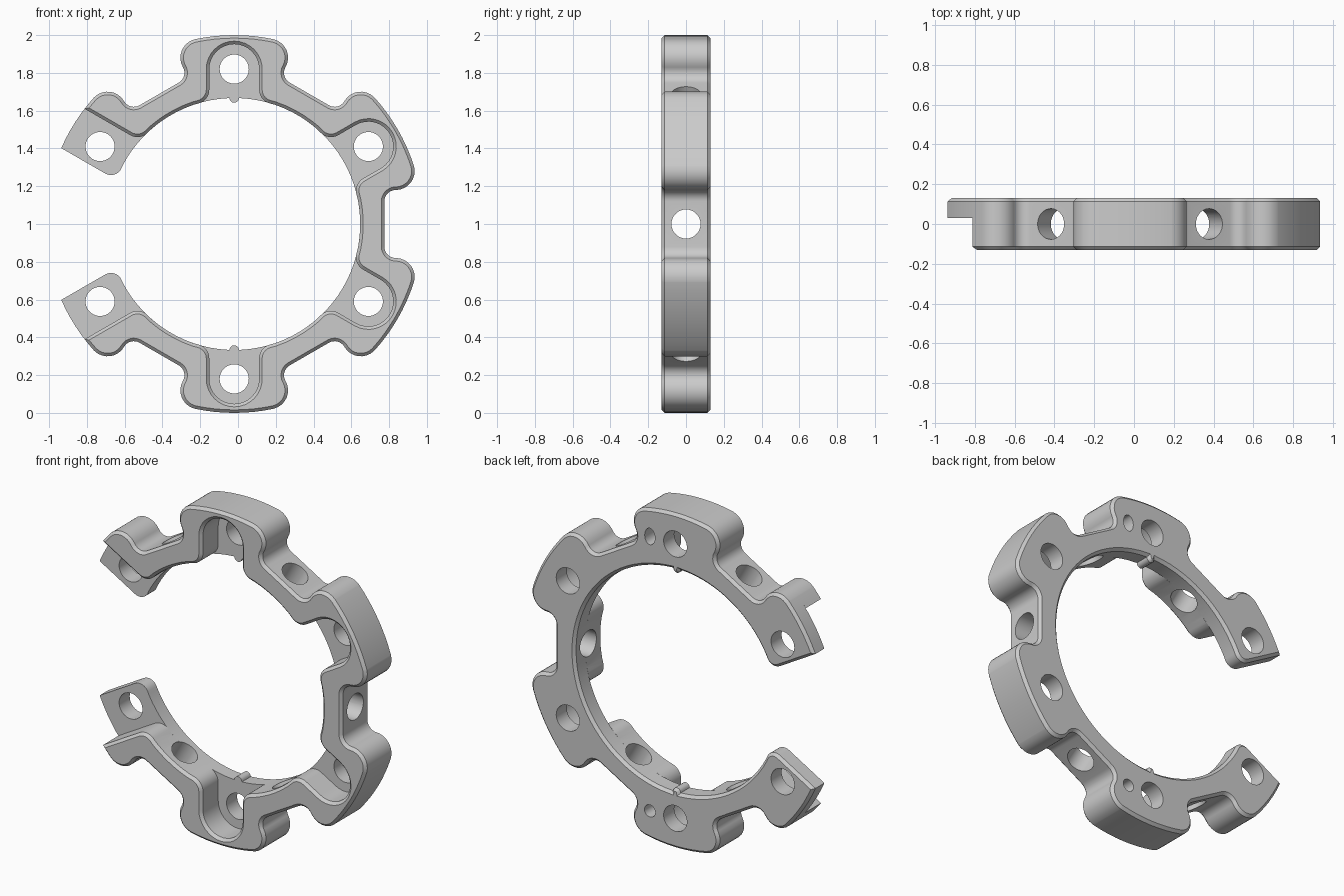
import bpy, bmesh
from math import sin, cos, radians, degrees, asin, sqrt, pi, tan
from mathutils import Vector, Matrix

if "Cube" in bpy.data.objects:
    bpy.data.objects.remove(bpy.data.objects["Cube"])

R_OUT, R_IN, R_NOTCH, R_HOLE = 1.0, 0.667, 0.795, 0.82
NOTCH, POCKET, TIP = 0.18, 0.132, 0.11      # half widths
BACK, FLOOR, FRONT = 0.13, 0.03, -0.13      # y levels
CHAMFER = 0.016


def pt(ang, u, v, r=0):
    """Corner at radial u, tangential v of a spoke, with fillet radius r."""
    a = radians(ang)
    return (u * cos(a) - v * sin(a), u * sin(a) + v * cos(a), r)


def on_circle(ang, R, v, r=0):
    return pt(ang, sqrt(R * R - v * v), v, r)


def arc(R, a0, a1, n):
    return [pt(a0 + (a1 - a0) * i / n, R, 0) for i in range(n + 1)]


def fillet(corners):
    out = []
    for i, (x, y, r) in enumerate(corners):
        p = Vector((x, y))
        if r == 0:
            out.append(p)
            continue
        q = corners[(i + 1) % len(corners)]
        d0 = (Vector(corners[i - 1][:2]) - p).normalized()
        d1 = (Vector(q[:2]) - p).normalized()
        half = d0.angle(d1) / 2
        c = p + (d0 + d1).normalized() * (r / sin(half))
        s, e = p + d0 * (r / tan(half)) - c, p + d1 * (r / tan(half)) - c
        sweep = s.angle_signed(e)           # clockwise positive
        for k in range(9):
            out.append(c + Matrix.Rotation(-sweep * k / 8, 2) @ s)
    return out


def inset(poly, d):
    out = []
    for i, p in enumerate(poly):
        a = (p - poly[i - 1]).normalized()
        b = (poly[(i + 1) % len(poly)] - p).normalized()
        na, nb = Vector((-a.y, a.x)), Vector((-b.y, b.x))
        out.append(p + (na + nb) * (d / (1 + na.dot(nb))))
    return out


def prism(name, poly, levels):
    """Skin the outline through (y, inset) levels."""
    bm = bmesh.new()
    rings = []
    for y, d in levels:
        loop = inset(poly, d) if d else poly
        rings.append([bm.verts.new((p.x, y, p.y)) for p in loop])
    n = len(poly)
    for r0, r1 in zip(rings, rings[1:]):
        for i in range(n):
            bm.faces.new((r0[i], r0[(i + 1) % n], r1[(i + 1) % n], r1[i]))
    bm.faces.new(rings[0])
    bm.faces.new(rings[-1])
    return finish(name, bm)


def finish(name, bm):
    bmesh.ops.recalc_face_normals(bm, faces=bm.faces)
    me = bpy.data.meshes.new(name)
    bm.to_mesh(me)
    bm.free()
    ob = bpy.data.objects.new(name, me)
    bpy.context.collection.objects.link(ob)
    ob.location = (-0.02, 0, 1)
    return ob


def boolean(ob, other, op):
    m = ob.modifiers.new(op, 'BOOLEAN')
    m.operation, m.object, m.solver = op, other, 'EXACT'
    bpy.context.view_layer.objects.active = ob
    bpy.ops.object.modifier_apply(modifier=m.name)
    bpy.data.objects.remove(other)


def notch_side(ang, s):
    pair = [pt(ang, R_NOTCH, s * NOTCH, 0.06), on_circle(ang, R_OUT, s * NOTCH, 0.1)]
    return pair if s > 0 else pair[::-1]


def mirrored(half):
    return half + [(x, -y, r) for x, y, r in reversed(half)]


# Outer outline of the upper half, shared by both layers
outer = notch_side(0, 1)
for lobe in (30, 90):
    outer += arc(R_OUT, lobe - 12, lobe + 12, 8)
    outer += notch_side(lobe + 30, -1) + notch_side(lobe + 30, 1)
outer += arc(R_OUT, 138, 141, 1)

# Front layer: U pockets open to the bore, ends stop short of the tips
front = outer + [on_circle(150, R_OUT, -POCKET), on_circle(150, R_IN, -POCKET, 0.075)]
for lobe in (90, 30):
    front += arc(R_IN, lobe + 41, lobe + 19, 5)
    front.append(on_circle(lobe, R_IN, POCKET, 0.075))
    front += [pt(lobe, R_HOLE + POCKET * sin(t * pi / 16), POCKET * cos(t * pi / 16))
              for t in range(17)]
    front.append(on_circle(lobe, R_IN, -POCKET, 0.075))
front += arc(R_IN, 11, 2.2, 2)

# Back layer: plain bore with small locating nubs and full tips
tip_ang = 150 + degrees(asin(TIP))
back = outer + arc(R_OUT, 144, tip_ang, 4)
back.append(on_circle(150, R_IN, TIP, 0.06))
back += arc(R_IN, 152, 93, 15)
back += [pt(90, R_IN - 0.025 * sin(t * pi / 8), 0.025 * cos(t * pi / 8)) for t in range(9)]
back += arc(R_IN, 87, 2, 21)

ring = prism("split_ring", fillet(mirrored(back)),
             [(FLOOR, 0), (BACK - CHAMFER, 0), (BACK, CHAMFER)])
front_layer = prism("front_layer", fillet(mirrored(front)),
                    [(FRONT, CHAMFER), (FRONT + CHAMFER, 0), (FLOOR, 0)])
boolean(ring, front_layer, 'UNION')

# Bolt holes, radial holes, and a dowel hole and slot on the back
bm = bmesh.new()


def drill(loc, rot, r, depth, stretch=1):
    M = Matrix.Translation(loc) @ rot @ Matrix.Diagonal((1, stretch, 1, 1))
    bmesh.ops.create_cone(bm, cap_ends=True, segments=40, radius1=r, radius2=r,
                          depth=depth, matrix=M)


along_y = Matrix.Rotation(pi / 2, 4, 'X')
for a in range(30, 360, 60):
    x, z, _ = pt(a, R_HOLE, 0)
    drill((x, 0, z), along_y, 0.077, 0.5)
for a in (0, 60, 120, 240, 300):
    x, z, _ = pt(a, 0.73, 0)
    drill((x, 0, z), Matrix.Rotation(-radians(a), 4, 'Y') @ Matrix.Rotation(pi / 2, 4, 'Y'),
          0.077, 0.3)
drill((0.168, BACK, R_HOLE), along_y, 0.034, 0.24, 1.45)
drill((0.168, BACK, -R_HOLE), along_y, 0.036, 0.24)
boolean(ring, finish("hole_cutter", bm), 'DIFFERENCE')

bpy.ops.object.select_all(action='DESELECT')
ring.select_set(True)
bpy.context.view_layer.objects.active = ring
bpy.ops.object.shade_smooth_by_angle(angle=radians(25))
